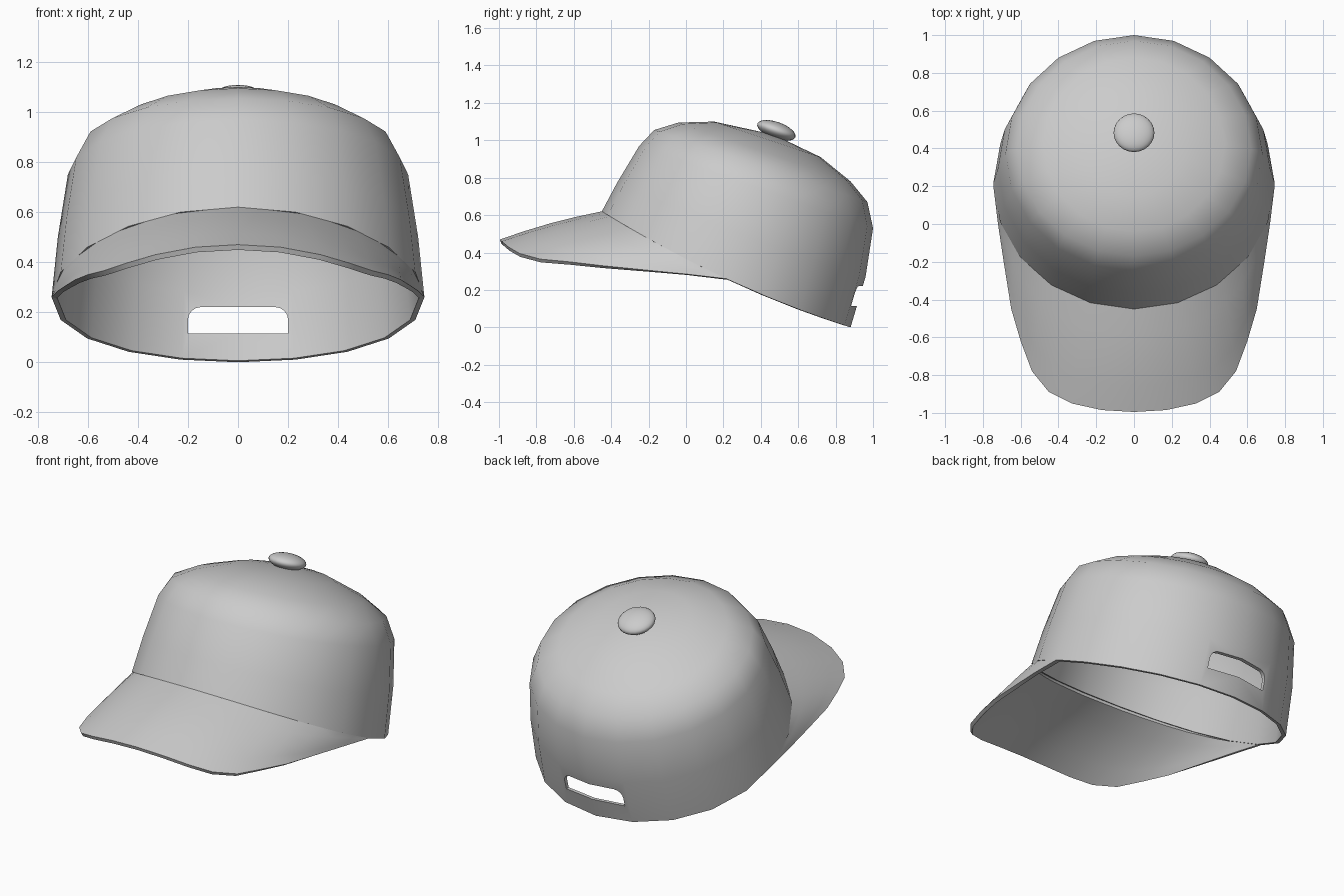
import bpy, bmesh
from math import sin, cos, pi
from mathutils import Vector

if "Cube" in bpy.data.objects:
    bpy.data.objects.remove(bpy.data.objects["Cube"])

grey = bpy.data.materials.new("plain_grey")
grey.use_nodes = True
grey.diffuse_color = (0.6, 0.6, 0.6, 1)
grey.node_tree.nodes["Principled BSDF"].inputs["Base Color"].default_value = (0.6, 0.6, 0.6, 1)

SEGMENTS = 20
THICKNESS = 0.022


def make_object(name, bm):
    bmesh.ops.recalc_face_normals(bm, faces=bm.faces)
    mesh = bpy.data.meshes.new(name)
    bm.to_mesh(mesh)
    bm.free()
    mesh.materials.append(grey)
    obj = bpy.data.objects.new(name, mesh)
    bpy.context.collection.objects.link(obj)
    return obj


def select(obj):
    bpy.ops.object.select_all(action='DESELECT')
    obj.select_set(True)
    bpy.context.view_layer.objects.active = obj


def thicken(obj):
    mod = obj.modifiers.new("thickness", 'SOLIDIFY')
    mod.thickness = THICKNESS
    mod.offset = -1
    select(obj)
    bpy.ops.object.modifier_apply(modifier=mod.name)


def smooth(obj):
    select(obj)
    bpy.ops.object.shade_smooth_by_angle(angle=0.7)


def ring_point(ring, step):
    """Point on a tilted ring; step 0 is the front centre."""
    (fy, fz), (by, bz), width, sag = ring
    a = 2 * pi * step / SEGMENTS
    return Vector((width * sin(a),
                   (fy + by) / 2 + (fy - by) / 2 * cos(a),
                   (fz + bz) / 2 + (fz - bz) / 2 * cos(a) - sag * sin(a) ** 2))


# Crown: tilted rings given by front point, back point, half width and side sag
rings = [
    ((-0.45, 0.62), (0.88, 0.00), 0.745, 0.05),
    ((-0.37, 0.77), (0.96, 0.27), 0.72, 0.02),
    ((-0.25, 0.97), (1.00, 0.53), 0.68, 0),
    ((-0.17, 1.055), (0.97, 0.67), 0.62, 0),
    ((-0.04, 1.095), (0.88, 0.78), 0.48, 0),
    ((0.15, 1.10), (0.72, 0.91), 0.28, 0),
]
bm = bmesh.new()
loops = [[bm.verts.new(ring_point(r, s)) for s in range(SEGMENTS)] for r in rings]
pole = bm.verts.new((0, 0.47, 1.03))
for s in range(SEGMENTS):
    n = (s + 1) % SEGMENTS
    for low, high in zip(loops, loops[1:]):
        bm.faces.new((low[s], low[n], high[n], high[s]))
    bm.faces.new((loops[-1][s], loops[-1][n], pole))
crown = make_object("crown", bm)
thicken(crown)

# Strap opening at the back, with rounded upper corners
half, low, high, r = 0.2, 0.115, 0.22, 0.05
outline = [(-half, low), (half, low)]
for i in range(5):
    a = i * pi / 8
    outline.append((half - r + r * cos(a), high - r + r * sin(a)))
outline += [(-x, z) for x, z in reversed(outline[2:])]
bm = bmesh.new()
face = bm.faces.new([bm.verts.new((x, 0.6, z)) for x, z in outline])
extruded = bmesh.ops.extrude_face_region(bm, geom=[face])
bmesh.ops.translate(bm, vec=(0, 0.6, 0),
                    verts=[v for v in extruded["geom"] if isinstance(v, bmesh.types.BMVert)])
cutter = make_object("strap_opening_cutter", bm)
cutter.hide_render = True
cut = crown.modifiers.new("strap_opening", 'BOOLEAN')
cut.operation = 'DIFFERENCE'
cut.solver = 'EXACT'
cut.object = cutter
select(crown)
bpy.ops.object.modifier_apply(modifier=cut.name)
bpy.data.objects.remove(cutter)
smooth(crown)

# Brim: lofted from the front of the crown rim to a curved outer edge
edge = [(0, -0.995, 0.47), (0.17, -0.985, 0.46), (0.33, -0.95, 0.43), (0.45, -0.89, 0.395),
        (0.54, -0.78, 0.365), (0.60, -0.62, 0.35), (0.65, -0.45, 0.33),
        (0.69, -0.20, 0.305), (0.72, 0.0, 0.285), (0.745, 0.2, 0.262)]
last = len(edge) - 1
ROWS = 4


def rim_point(t):
    step = t * SEGMENTS / 4
    base = min(int(step), SEGMENTS // 4 - 1)
    return ring_point(rings[0], base).lerp(ring_point(rings[0], base + 1), step - base)


def brim_column(i, side):
    inner, outer = rim_point(i / last), Vector(edge[i])
    column = []
    for row in range(ROWS + 1):
        t = row / ROWS
        p = inner.lerp(outer, t)
        p.z += 0.012 * sin(pi * t) * (1 - i / last)
        column.append(Vector((p.x * side, p.y, p.z)))
    return column


columns = [brim_column(i, -1) for i in range(last, 0, -1)]
columns += [brim_column(i, 1) for i in range(last + 1)]
bm = bmesh.new()
grid = [[bm.verts.new(p) for p in col] for col in columns]
for a, b in zip(grid, grid[1:]):
    for row in range(ROWS):
        bm.faces.new((a[row], a[row + 1], b[row + 1], b[row]))
bmesh.ops.remove_doubles(bm, verts=bm.verts, dist=0.004)
bmesh.ops.recalc_face_normals(bm, faces=bm.faces)
bm.normal_update()
if sum(f.normal.z for f in bm.faces) < 0:
    bmesh.ops.reverse_faces(bm, faces=bm.faces)
mesh = bpy.data.meshes.new("brim")
bm.to_mesh(mesh)
bm.free()
mesh.materials.append(grey)
brim = bpy.data.objects.new("brim", mesh)
bpy.context.collection.objects.link(brim)
thicken(brim)
smooth(brim)

# Button: flattened ball on top, tilted with the crown
bm = bmesh.new()
bmesh.ops.create_uvsphere(bm, u_segments=24, v_segments=12, radius=1)
button = make_object("button", bm)
button.scale = (0.108, 0.108, 0.045)
button.rotation_euler.x = -0.34
button.location = (0, 0.483, 1.053)
smooth(button)
